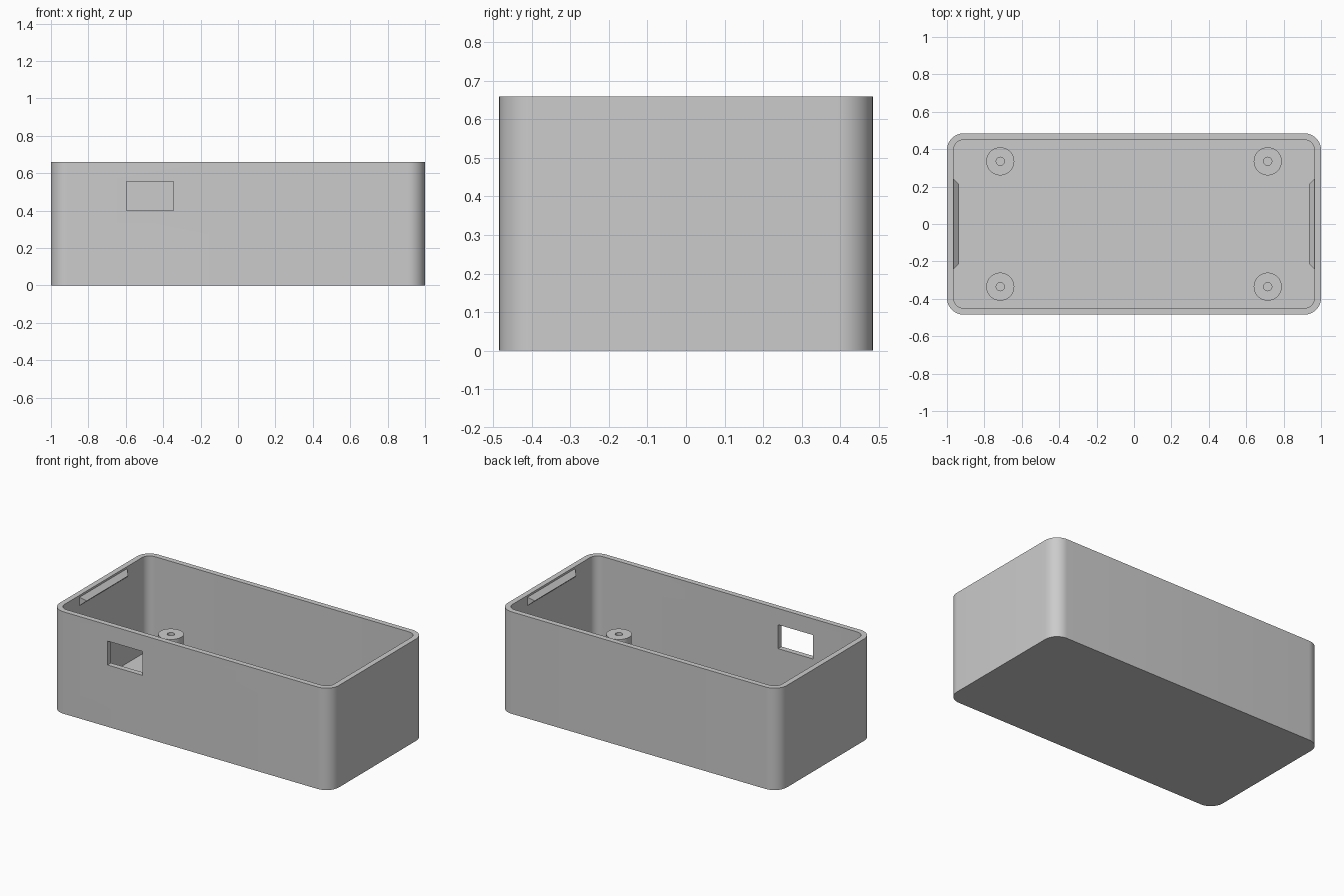
import bpy
import bmesh
import math
from mathutils import Vector

if "Cube" in bpy.data.objects:
    bpy.data.objects.remove(bpy.data.objects["Cube"], do_unlink=True)

# Main dimensions
HALF_X, HALF_Y, HEIGHT = 1.0, 0.485, 0.66
WALL, CORNER = 0.035, 0.09
IN_X, IN_Y = HALF_X - WALL, HALF_Y - WALL

grey = bpy.data.materials.new("plain grey")
grey.use_nodes = True
grey.diffuse_color = (0.6, 0.6, 0.6, 1)
grey.node_tree.nodes["Principled BSDF"].inputs["Base Color"].default_value = (0.6, 0.6, 0.6, 1)


def add_object(name, bm):
    bmesh.ops.recalc_face_normals(bm, faces=bm.faces)
    mesh = bpy.data.meshes.new(name)
    bm.to_mesh(mesh)
    bm.free()
    mesh.materials.append(grey)
    obj = bpy.data.objects.new(name, mesh)
    bpy.context.collection.objects.link(obj)
    return obj


def activate(obj):
    bpy.ops.object.select_all(action='DESELECT')
    obj.select_set(True)
    bpy.context.view_layer.objects.active = obj


def smooth(obj):
    activate(obj)
    bpy.ops.object.shade_smooth_by_angle(angle=math.radians(30))


def block(name, low, high, radius=0):
    """Box between two corners, with optional rounded vertical edges."""
    low, high = Vector(low), Vector(high)
    bm = bmesh.new()
    bmesh.ops.create_cube(bm, size=1)
    for v in bm.verts:
        v.co = (low + high) / 2 + v.co * (high - low)
    if radius:
        upright = [e for e in bm.edges
                   if abs(e.verts[0].co.z - e.verts[1].co.z) > 0.01]
        bmesh.ops.bevel(bm, geom=upright, offset=radius, segments=12,
                        profile=0.5, affect='EDGES')
    return add_object(name, bm)


def cut(obj, cutter):
    cutter.hide_render = True
    mod = obj.modifiers.new("cut", 'BOOLEAN')
    mod.operation, mod.solver, mod.object = 'DIFFERENCE', 'EXACT', cutter
    activate(obj)
    bpy.ops.object.modifier_apply(modifier=mod.name)
    bpy.data.objects.remove(cutter, do_unlink=True)


# Open box with a cavity and a port window in the front wall
shell = block("enclosure_shell", (-HALF_X, -HALF_Y, 0), (HALF_X, HALF_Y, HEIGHT), CORNER)
cut(shell, block("cavity_cutter", (-IN_X, -IN_Y, WALL), (IN_X, IN_Y, HEIGHT + 0.2),
                 CORNER - WALL))
cut(shell, block("port_cutter", (-0.595, -HALF_Y - 0.1, 0.4), (-0.345, -IN_Y + 0.1, 0.555)))
smooth(shell)


# Hollow screw posts on the floor
def screw_post(name, x, y, outer=0.075, bore=0.022, top=0.255):
    bm = bmesh.new()
    profile = [(bore, WALL), (bore, top), (outer, top), (outer, WALL)]
    verts = [bm.verts.new((r, 0, z)) for r, z in profile]
    edges = [bm.edges.new(pair) for pair in zip(verts, verts[1:])]
    bmesh.ops.spin(bm, geom=verts + edges, cent=(0, 0, 0), axis=(0, 0, 1),
                   angle=math.tau, steps=40)
    bmesh.ops.remove_doubles(bm, verts=bm.verts, dist=0.0005)
    post = add_object(name, bm)
    post.location = (x, y, 0)
    smooth(post)


# Snap ridge with sloped top, underside and ends
def snap_ridge(name, side):
    bm = bmesh.new()
    base_x, tip_x = side * (IN_X + 0.003), side * (IN_X - 0.03)
    ends = [[bm.verts.new((base_x, s * 0.245, 0.65)),
             bm.verts.new((tip_x, s * 0.213, 0.62)),
             bm.verts.new((base_x, s * 0.245, 0.59))] for s in (-1, 1)]
    for tri in ends:
        bm.faces.new(tri)
    a, b = ends
    for i in range(3):
        j = (i + 1) % 3
        bm.faces.new((a[i], a[j], b[j], b[i]))
    add_object(name, bm)


for side, side_name in ((1, "left"), (-1, "right")):
    snap_ridge(side_name + "_snap_ridge", side)
    for end, end_name in ((-1, "front"), (1, "back")):
        screw_post(f"{end_name}_{side_name}_screw_post", side * 0.715, end * 0.335)
